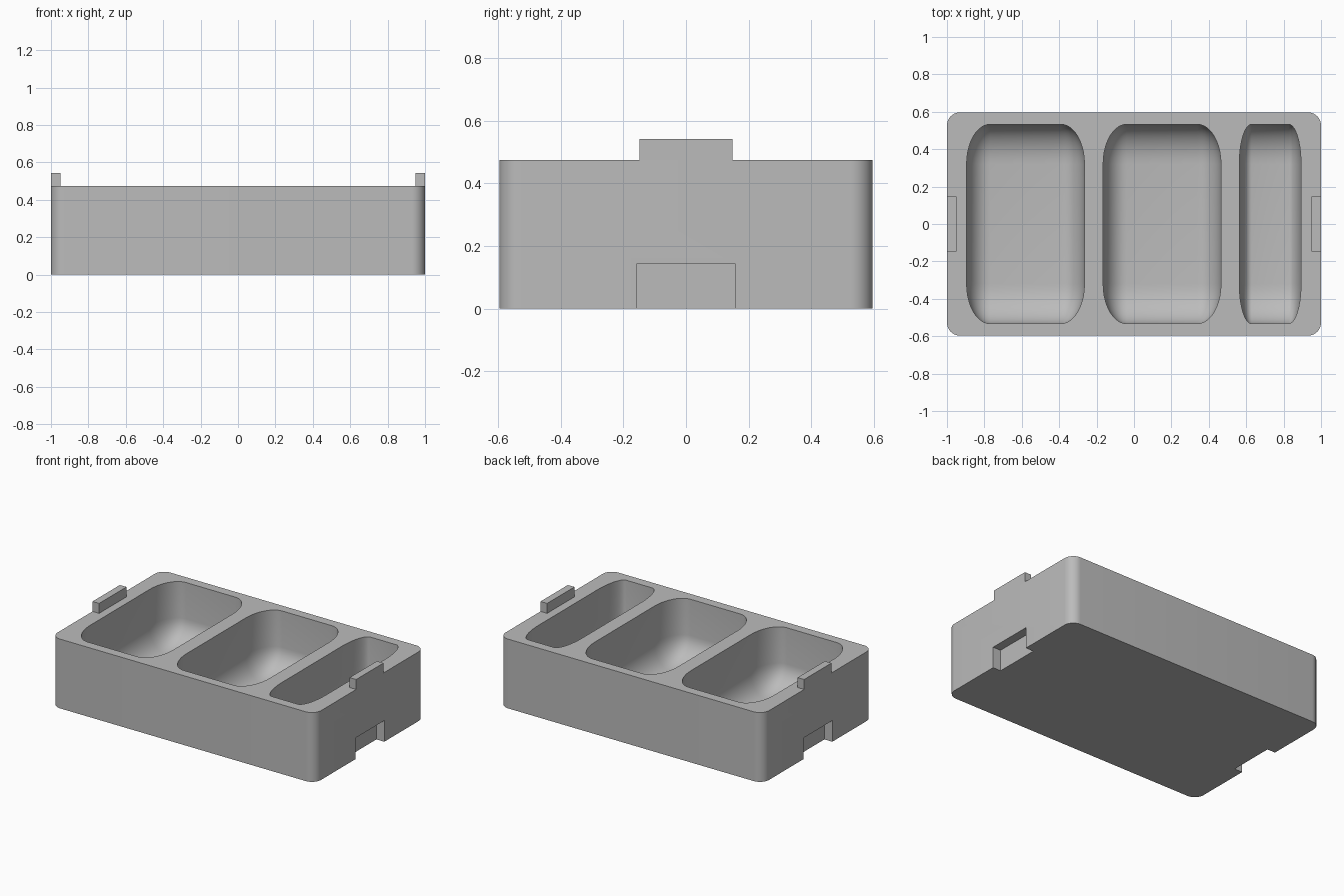
import bpy
import bmesh
from math import radians
from mathutils import Matrix, Vector

cube = bpy.data.objects.get("Cube")
if cube:
    bpy.data.objects.remove(cube, do_unlink=True)

grey = bpy.data.materials.new("plain_grey")
grey.use_nodes = True
colour = (0.5, 0.5, 0.5, 1)
grey.diffuse_color = colour
grey.node_tree.nodes["Principled BSDF"].inputs["Base Color"].default_value = colour


def box(name, low, high, bevel=0, vertical_only=False, segments=10):
    """Box between two corners; a full bevel is made on the unit cube, then stretched."""
    low, high = Vector(low), Vector(high)
    size = high - low
    bm = bmesh.new()
    bmesh.ops.create_cube(bm, size=1)
    stretch = Matrix.Translation((low + high) / 2) @ Matrix.Diagonal((*size, 1))
    if vertical_only:
        bm.transform(stretch)
    edges = [e for e in bm.edges if not vertical_only
             or abs(e.verts[0].co.z - e.verts[1].co.z) > 0.01]
    if bevel:
        bmesh.ops.bevel(bm, geom=edges, offset=bevel, segments=segments,
                        profile=0.5, affect='EDGES')
    if not vertical_only:
        bm.transform(stretch)
    mesh = bpy.data.meshes.new(name)
    bm.to_mesh(mesh)
    bm.free()
    mesh.materials.append(grey)
    obj = bpy.data.objects.new(name, mesh)
    bpy.context.collection.objects.link(obj)
    return obj


def cut(target, cutter):
    cutter.hide_render = True
    bpy.context.view_layer.objects.active = target
    mod = target.modifiers.new("cut", 'BOOLEAN')
    mod.operation = 'DIFFERENCE'
    mod.solver = 'EXACT'
    mod.object = cutter
    bpy.ops.object.modifier_apply(modifier=mod.name)
    bpy.data.objects.remove(cutter, do_unlink=True)


# Tray body with rounded upright corners
TOP = 0.475
tray = box("tray_body", (-1, -0.597, 0), (1, 0.597, TOP), 0.07, True)

# Three compartments with rounded floors
for left, right in ((-0.895, -0.265), (-0.165, 0.465), (0.563, 0.893)):
    cut(tray, box("compartment_cutter", (left, -0.533, 0.06), (right, 0.533, 0.89), 0.2))

# Stacking notches below and matching tabs above, on both ends
for side, label in ((-1, "right"), (1, "left")):
    xs = sorted((side * 0.94, side * 1.1))
    cut(tray, box("notch_cutter", (xs[0], -0.157, -0.1), (xs[1], 0.157, 0.145)))
    xs = sorted((side * 0.95, side))
    box(label + "_stacking_tab", (xs[0], -0.148, TOP), (xs[1], 0.148, 0.543))

# Smooth shading with crisp rims
bpy.ops.object.select_all(action='DESELECT')
tray.select_set(True)
bpy.context.view_layer.objects.active = tray
bpy.ops.object.shade_smooth_by_angle(angle=radians(30))
